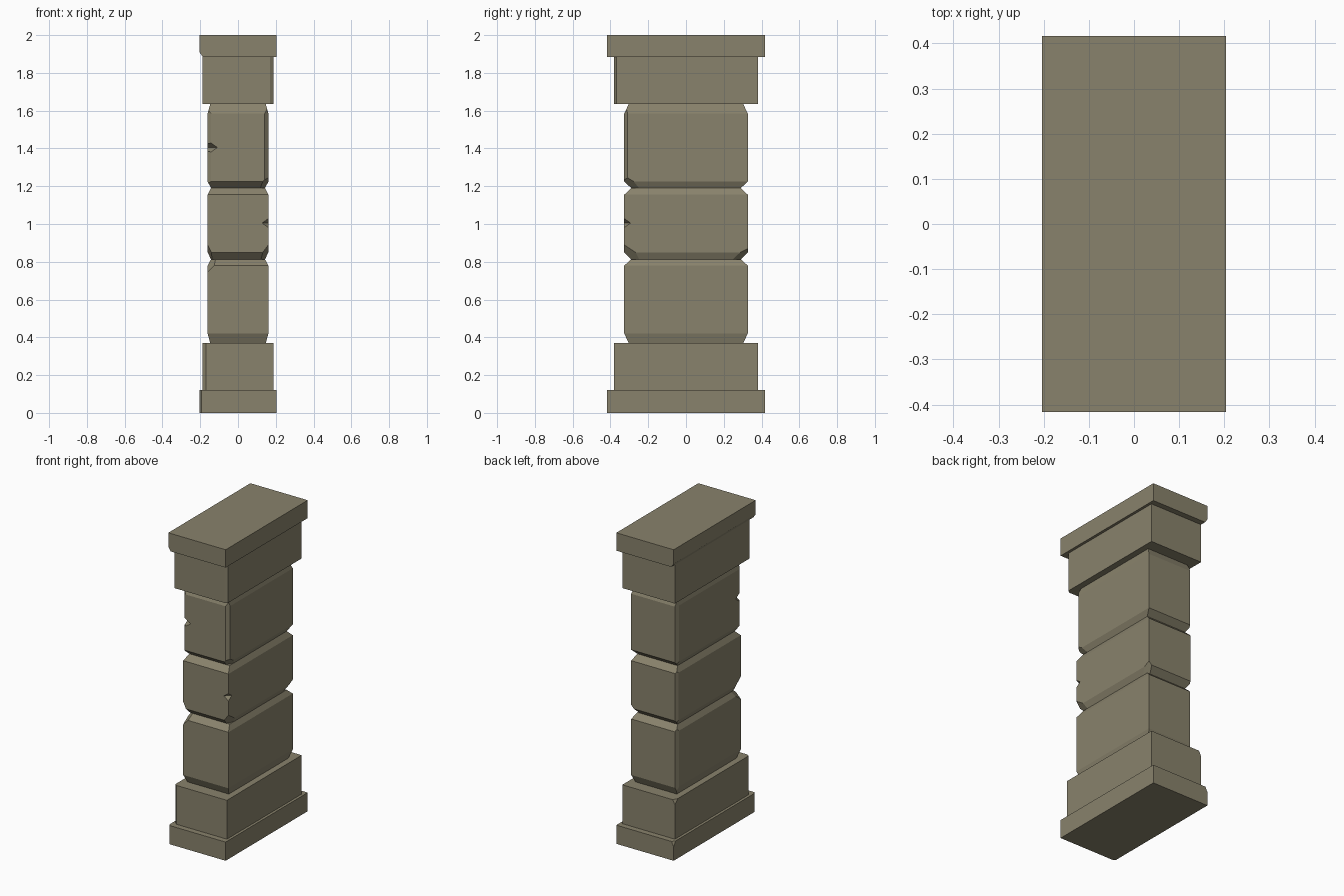
import bpy, bmesh, math
from mathutils import Vector

if "Cube" in bpy.data.objects:
    bpy.data.objects.remove(bpy.data.objects["Cube"])

stone = bpy.data.materials.new("weathered_stone")
stone.diffuse_color = (0.25, 0.225, 0.15, 1)
stone.use_nodes = True
stone.node_tree.nodes["Principled BSDF"].inputs["Base Color"].default_value = stone.diffuse_color


def finish(bm, name, mat=True):
    bmesh.ops.recalc_face_normals(bm, faces=bm.faces)
    me = bpy.data.meshes.new(name)
    bm.to_mesh(me)
    bm.free()
    ob = bpy.data.objects.new(name, me)
    bpy.context.collection.objects.link(ob)
    if mat:
        me.materials.append(stone)
    return ob


def chip(bm, corner, signs, dist):
    """Slice off a corner or edge; a zero distance runs along that axis."""
    n = Vector([s / d if d else 0 for s, d in zip(signs, dist)])
    p = Vector(corner)
    i = next(k for k in range(3) if dist[k])
    p[i] -= signs[i] * dist[i]
    cut = bmesh.ops.bisect_plane(bm, geom=bm.verts[:] + bm.edges[:] + bm.faces[:],
                                 plane_co=p, plane_no=n, clear_outer=True)
    edges = [e for e in cut["geom_cut"] if isinstance(e, bmesh.types.BMEdge)]
    if edges:
        bmesh.ops.holes_fill(bm, edges=edges, sides=0)


def block(name, sections, chips=()):
    """Stack of rectangles (z, half x, half y), then chipped corners."""
    bm = bmesh.new()
    rings = [[bm.verts.new((sx * hx, sy * hy, z))
              for sx, sy in ((-1, -1), (1, -1), (1, 1), (-1, 1))]
             for z, hx, hy in sections]
    for a, b in zip(rings, rings[1:]):
        for i in range(4):
            j = (i + 1) % 4
            bm.faces.new((a[i], a[j], b[j], b[i]))
    bm.faces.new(rings[0][::-1])
    bm.faces.new(rings[-1])
    hx = max(s[1] for s in sections)
    hy = max(s[2] for s in sections)
    for signs, dist in chips:
        # corner of the full-width body
        wide = [s[0] for s in sections if s[1] == hx]
        z = max(wide) if signs[2] > 0 else min(wide)
        chip(bm, (signs[0] * hx, signs[1] * hy, z), signs, dist)
    return finish(bm, name)


def notch(target, x, y, z):
    """Small nick in a vertical edge."""
    bm = bmesh.new()
    bmesh.ops.create_cone(bm, cap_ends=True, segments=4, radius1=0.024,
                          radius2=0.024, depth=0.07)
    ob = finish(bm, target.name + "_nick_cutter", False)
    ob.location = (x, y, z)
    ob.rotation_euler = (math.pi / 2, 0, math.pi / 4 * (1 if x * y > 0 else -1))
    ob.hide_render = True
    ob.hide_viewport = True
    m = target.modifiers.new("nick", "BOOLEAN")
    m.operation, m.solver, m.object = "DIFFERENCE", "EXACT", ob


# Foot
block("base_slab", [(0, .204, .417), (.12, .204, .417)],
      [((-1, -1, 1), (.01, .015, 0)), ((-1, 1, 1), (.015, .02, .03))])
block("base_block", [(.12, .187, .38), (.37, .187, .38)],
      [((-1, -1, 1), (.017, .012, 0)), ((-1, 1, 1), (.015, .03, .03))])

# Shaft stones
X, Y = .161, .327
block("lower_stone", [(.37, .147, .303), (.42, X, Y), (.78, X, Y), (.813, .143, .29)],
      [((-1, 1, 1), (.012, .028, 0)), ((-1, -1, 1), (.035, .05, .035))])
middle = block("middle_stone",
               [(.813, .143, .29), (.85, X, Y), (1.155, X, Y), (1.19, .143, .29)],
               [((-1, 1, 1), (.01, .02, 0)), ((1, -1, -1), (.03, .06, .04)),
                ((-1, -1, -1), (.02, .05, .04)), ((1, 1, -1), (.02, .04, .02))])
upper = block("upper_stone",
              [(1.19, .143, .29), (1.225, X, Y), (1.585, X, Y), (1.635, .147, .303)],
              [((1, -1, 1), (.02, .018, 0)), ((-1, -1, 1), (.018, .012, 0)),
               ((-1, 1, 1), (.012, .028, 0)), ((1, -1, -1), (.03, .05, .03))])
notch(middle, X, -Y, 1.005)
notch(upper, -X + .01, -Y + .008, 1.405)

# Head
block("cap_block", [(1.635, .187, .38), (1.885, .187, .38)],
      [((1, -1, 1), (.018, .012, 0))])
block("cap_slab", [(1.885, .204, .417), (2, .204, .417)],
      [((-1, -1, -1), (.017, 0, .025))])
